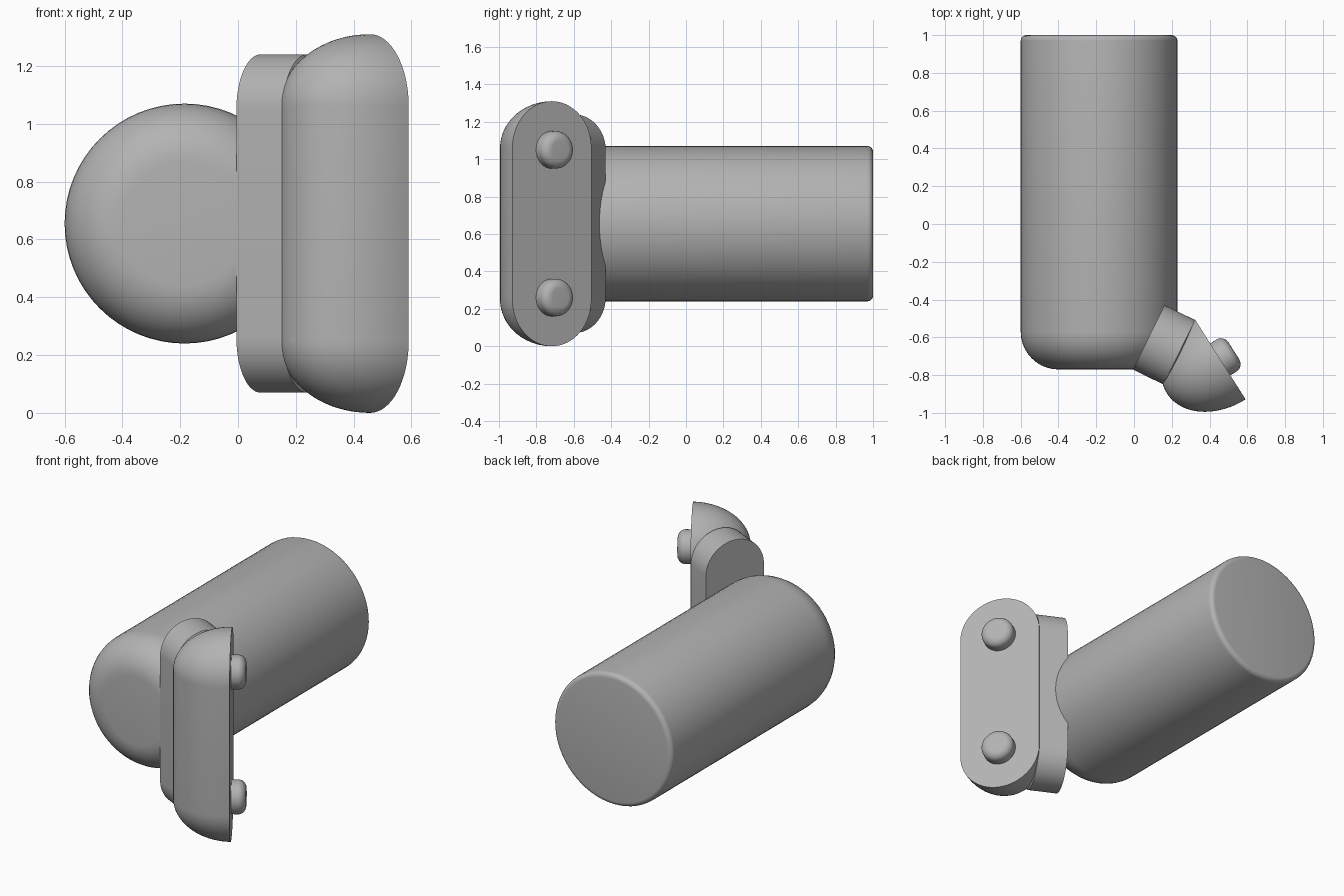
import bpy, bmesh
from math import sin, cos, pi, radians
from mathutils import Vector

cube = bpy.data.objects.get("Cube")
if cube:
    bpy.data.objects.remove(cube, do_unlink=True)

MID = 0.655  # height of the shared centre line
STEPS = 32   # segments per half round

grey = bpy.data.materials.new("plain grey")
grey.use_nodes = True
colour = (0.45, 0.45, 0.45, 1)
grey.diffuse_color = colour
grey.node_tree.nodes["Principled BSDF"].inputs["Base Color"].default_value = colour


def quarter(depth, radius, drop, start, steps=10):
    """Rounded rim: from the wall at 'start' inward by 'drop' over 'depth'."""
    return [(start + depth * sin(pi / 2 * i / steps),
             radius - drop + drop * cos(pi / 2 * i / steps))
            for i in range(steps + 1)]


def loft(name, origin, axis, rings, straight=0.0):
    """Stack upright oval rings (distance, radius) along a horizontal axis."""
    axis = Vector(axis).normalized()
    up = Vector((0, 0, 1))
    side = up.cross(axis)
    bm = bmesh.new()
    loops = []
    for dist, r in rings:
        loop = []
        for half, sign in ((0, 1), (pi, -1)):
            for k in range(STEPS + 1):
                a = half + pi * k / STEPS
                loop.append(bm.verts.new(
                    Vector(origin) + axis * dist + side * (r * cos(a))
                    + up * (r * sin(a) + sign * straight)))
        loops.append(loop)
    for low, high in zip(loops, loops[1:]):
        for i in range(len(low)):
            j = (i + 1) % len(low)
            bm.faces.new((low[i], low[j], high[j], high[i]))
    bm.faces.new(loops[0][::-1])
    bm.faces.new(loops[-1])
    bmesh.ops.remove_doubles(bm, verts=bm.verts, dist=0.00001)
    bmesh.ops.recalc_face_normals(bm, faces=bm.faces)
    mesh = bpy.data.meshes.new(name)
    bm.to_mesh(mesh)
    bm.free()
    mesh.materials.append(grey)
    obj = bpy.data.objects.new(name, mesh)
    bpy.context.collection.objects.link(obj)
    bpy.ops.object.select_all(action="DESELECT")
    obj.select_set(True)
    bpy.context.view_layer.objects.active = obj
    bpy.ops.object.shade_smooth_by_angle(angle=radians(35))
    return obj


# Main cylinder: small rounded rim at the back, large one at the front
back_rim = [(-d, r) for d, r in quarter(0.03, 0.415, 0.03, -1.0 + 0.03, 5)]
back_rim = [(2 * 0.97 - d, r) for d, r in back_rim]
back_rim = [(-0.97 - 0.03 * sin(pi / 2 * i / 5), 0.385 + 0.03 * cos(pi / 2 * i / 5))
            for i in range(5, -1, -1)]
loft("main_cylinder", (-0.185, 0, MID), (0, -1, 0),
     back_rim + quarter(0.2, 0.415, 0.2, 0.57))

# Flat-sided arm, its tapered end buried in the head
loft("connecting_arm", (0.078, -0.6, MID), (0.898, -0.44, 0),
     [(0, 0.19), (0.18, 0.19), (0.22, 0.1)], 0.395)

# Domed head with a flat outer face
face_centre = Vector((0.457, -0.717, MID))
outward = Vector((0.845, 0.535, 0)).normalized()
loft("domed_head", face_centre, -outward,
     quarter(0.335, 0.25, 0.249, 0, 20), 0.405)

# Two round pegs on the flat face
for label, offset in (("upper", 0.395), ("lower", -0.395)):
    loft(label + "_peg", face_centre + Vector((0, 0, offset)), outward,
         [(-0.03, 0.1)] + quarter(0.045, 0.1, 0.05, 0.04))
